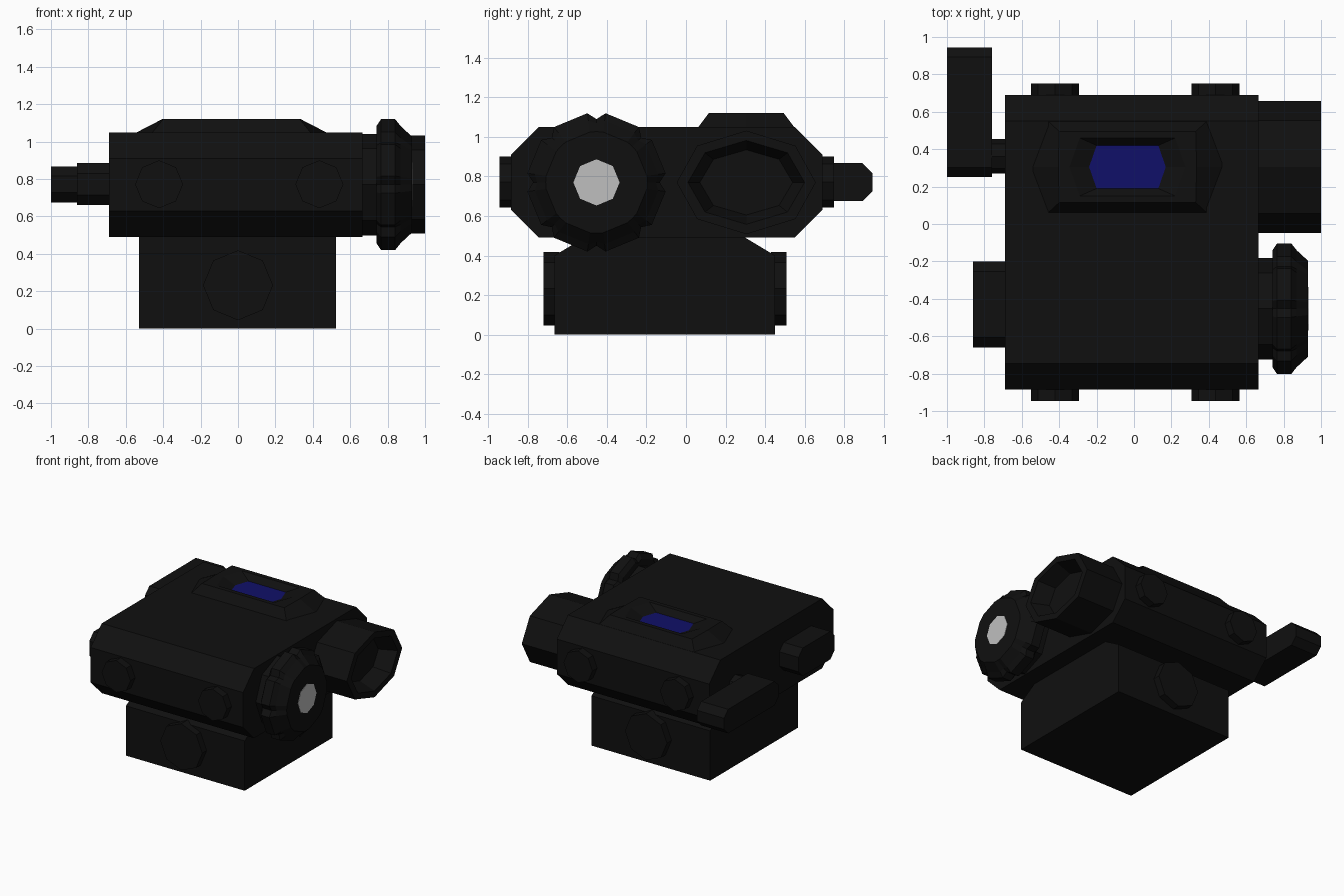
import bpy, bmesh
from math import sin, cos, radians
from mathutils import Vector

cube = bpy.data.objects.get("Cube")
if cube:
    bpy.data.objects.remove(cube, do_unlink=True)


def material(name, rgb):
    m = bpy.data.materials.new(name)
    m.use_nodes = True
    color = (*rgb, 1.0)
    m.diffuse_color = color
    node = next(n for n in m.node_tree.nodes if n.type == 'BSDF_PRINCIPLED')
    node.inputs["Base Color"].default_value = color
    return m


BLACK = material("matte_black", (0.005, 0.005, 0.005))
BLUE = material("blue_glass", (0.005, 0.005, 0.14))
GREY = material("light_grey_lens", (0.52, 0.52, 0.52))

# Each axis maps (u, v, distance) to a position
AXES = {
    'X': lambda u, v, d: Vector((d, u, v)),
    'Y': lambda u, v, d: Vector((u, d, v)),
    'Z': lambda u, v, d: Vector((u, v, d)),
}


def loft(name, axis, rings, mat=BLACK, end_mat=None):
    """Skin a list of (distance, outline) rings and cap both ends."""
    bm = bmesh.new()
    place = AXES[axis]
    loops = [[bm.verts.new(place(u, v, d)) for u, v in pts] for d, pts in rings]
    for a, b in zip(loops, loops[1:]):
        n = len(a)
        for i in range(n):
            j = (i + 1) % n
            bm.faces.new((a[i], a[j], b[j], b[i]))
    bm.faces.new(loops[0])
    end = bm.faces.new(loops[-1])
    if end_mat:
        end.material_index = 1
    bmesh.ops.recalc_face_normals(bm, faces=bm.faces)
    mesh = bpy.data.meshes.new(name)
    bm.to_mesh(mesh)
    bm.free()
    for m in (mat, end_mat):
        if m:
            mesh.materials.append(m)
    ob = bpy.data.objects.new(name, mesh)
    bpy.context.collection.objects.link(ob)
    return ob


def prism(name, axis, start, end, outline, mat=BLACK):
    return loft(name, axis, [(start, outline), (end, outline)], mat)


def octagon(u, v, ru, rv=None):
    rv = rv or ru
    return [(u + ru * cos(radians(45 * i)), v + rv * sin(radians(45 * i)))
            for i in range(8)]


def chamfered(u0, u1, v0, v1, c):
    return [(u0 + c, v0), (u1 - c, v0), (u1, v0 + c), (u1, v1 - c),
            (u1 - c, v1), (u0 + c, v1), (u0, v1 - c), (u0, v0 + c)]


def hexagon(cx, cy, tip, corner, half):
    return [(cx + tip, cy), (cx + corner, cy + half), (cx - corner, cy + half),
            (cx - tip, cy), (cx - corner, cy - half), (cx + corner, cy - half)]


# Main housing and mounting base
prism("main_housing", 'X', -0.69, 0.665, chamfered(-0.885, 0.69, 0.49, 1.05, 0.14))
prism("mounting_base", 'X', -0.53, 0.525,
      [(-0.665, 0), (0.45, 0), (0.45, 0.40), (0.30, 0.49), (-0.515, 0.49), (-0.665, 0.40)])

# Raised top cover with a recessed blue window
CX, CY = -0.035, 0.305
loft("top_window_cover", 'Z', [
    (1.04, hexagon(CX, CY, 0.525, 0.43, 0.25)),
    (1.12, hexagon(CX, CY, 0.37, 0.365, 0.19)),
    (1.12, hexagon(CX, CY, 0.31, 0.255, 0.155)),
    (1.075, hexagon(CX, CY, 0.205, 0.165, 0.115)),
], end_mat=BLUE)

# Hollow objective tube
TY, TZ = 0.305, 0.77
loft("objective_tube", 'X', [
    (0.60, octagon(TY, TZ, 0.352, 0.262)),
    (1.00, octagon(TY, TZ, 0.352, 0.262)),
    (1.00, octagon(TY, TZ, 0.295, 0.212)),
    (0.87, octagon(TY, TZ, 0.235, 0.165)),
])

# Notched dial with a lens plate
DY, DZ = -0.453, 0.77


def notched(radius, notch):
    pts = []
    for i in range(8):
        for step, r in ((-7.5, radius), (0, notch), (7.5, radius)):
            a = radians(45 * i + step)
            pts.append((DY + r * cos(a), DZ + r * sin(a)))
    return pts


prism("dial_neck", 'X', 0.60, 0.76, octagon(DY, DZ, 0.272))
loft("notched_dial", 'X', [
    (0.74, notched(0.315, 0.295)),
    (0.765, notched(0.353, 0.32)),
    (0.84, notched(0.353, 0.32)),
    (0.87, notched(0.315, 0.30)),
    (0.93, notched(0.257, 0.257)),
])
prism("dial_lens", 'X', 0.929, 0.933, octagon(DY, DZ, 0.117), GREY)

# Side switch, and lever on its pivot
prism("side_switch", 'X', -0.86, -0.66, chamfered(-0.66, -0.20, 0.66, 0.885, 0.055))
prism("lever_pivot", 'X', -0.78, -0.66, octagon(0.362, 0.77, 0.093))
prism("side_lever", 'X', -1.0, -0.76, chamfered(0.25, 0.945, 0.675, 0.868, 0.052))

# Raised buttons and base screws on the front and back
for side, inner, outer in (("front", -0.87, -0.945), ("back", 0.67, 0.75)):
    for hand, x in (("right", -0.422), ("left", 0.435)):
        prism(f"{side}_{hand}_button", 'Y', inner, outer, octagon(x, 0.772, 0.128))
prism("front_base_screw", 'Y', -0.64, -0.72, octagon(0, 0.232, 0.187))
prism("back_base_screw", 'Y', 0.43, 0.508, octagon(0, 0.232, 0.187))
